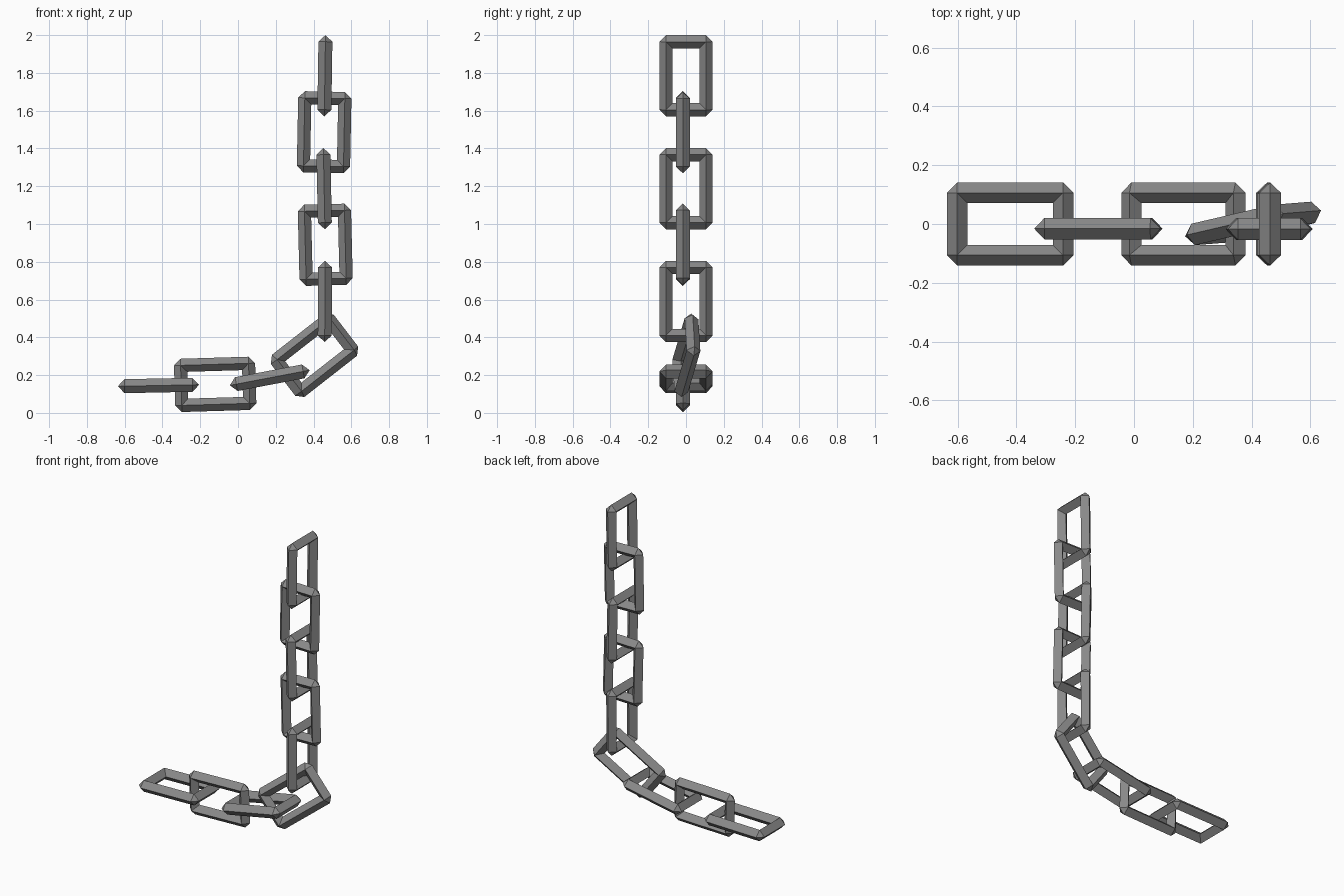
import bpy
import bmesh
from mathutils import Matrix, Vector

cube = bpy.data.objects.get("Cube")
if cube:
    bpy.data.objects.remove(cube, do_unlink=True)

steel = bpy.data.materials.new("grey_steel")
steel.use_nodes = True
colour = (0.25, 0.25, 0.25, 1)
steel.diffuse_color = colour
steel.node_tree.nodes["Principled BSDF"].inputs["Base Color"].default_value = colour

HALF_LENGTH, HALF_WIDTH = 0.18, 0.106   # centre line of the bars
DEPTH, RISE = 0.035, 0.037              # diamond section, in and out of plane


def link_mesh():
    """Rectangular link of diamond bar with clipped outer corners."""
    bm = bmesh.new()
    rings = []
    for sx, sy in ((1, 1), (-1, 1), (-1, -1), (1, -1)):
        core = Vector((sx * HALF_LENGTH, sy * HALF_WIDTH, 0))
        along, across = Vector((sx * DEPTH, 0, 0)), Vector((0, sy * DEPTH, 0))
        up = Vector((0, 0, RISE))
        # each corner has two rings that differ only at the outer ridge
        outers = (along, across) if sx == sy else (across, along)
        for outer in outers:
            section = (core - along - across, core + up, core + outer, core - up)
            rings.append([bm.verts.new(p) for p in section])
    for ring, following in zip(rings, rings[1:] + rings[:1]):
        for i in range(4):
            j = (i + 1) % 4
            bm.faces.new((ring[i], ring[j], following[j], following[i]))
    # merging shared corner points turns the clipped corners into triangles
    bmesh.ops.remove_doubles(bm, verts=bm.verts, dist=0.0001)
    bmesh.ops.recalc_face_normals(bm, faces=bm.faces)
    mesh = bpy.data.meshes.new("chain_link")
    bm.to_mesh(mesh)
    bm.free()
    mesh.materials.append(steel)
    return mesh


def place_link(name, mesh, centre, length_dir, width_dir):
    x = Vector(length_dir).normalized()
    z = x.cross(Vector(width_dir)).normalized()
    y = z.cross(x)
    link = bpy.data.objects.new(name, mesh)
    turn = Matrix((x, y, z)).transposed().to_4x4()
    link.matrix_world = Matrix.Translation(centre) @ turn
    bpy.context.collection.objects.link(link)


X, Y, Z = (1, 0, 0), (0, 1, 0), (0, 0, 1)
mesh = link_mesh()

# links from the loose end on the ground up to the top
chain = [
    ("ground_link_end", (-0.421, 0, 0.145), (1, 0, 0.02), Y),
    ("ground_link_upright", (-0.121, -0.016, 0.151), (1, 0, 0.03), Z),
    ("ground_link_raised", (0.168, 0, 0.186), (1, 0, 0.19), Y),
    ("bend_link", (0.405, 0.002, 0.305), (0.775, 0.18, 0.606), (-0.615, -0.05, 0.788)),
    ("hanging_link_lowest", (0.46, 0, 0.59), (0.005, 0, 1), Y),
    ("hanging_link_low", (0.462, -0.017, 0.89), (-0.025, 0, 1), X),
    ("hanging_link_middle", (0.456, 0, 1.187), (-0.02, 0, 1), Y),
    ("hanging_link_high", (0.456, -0.017, 1.486), (0.02, 0, 1), X),
    ("hanging_link_top", (0.46, 0, 1.785), (0.015, 0, 1), Y),
]
for name, centre, length_dir, width_dir in chain:
    place_link(name, mesh, centre, length_dir, width_dir)
